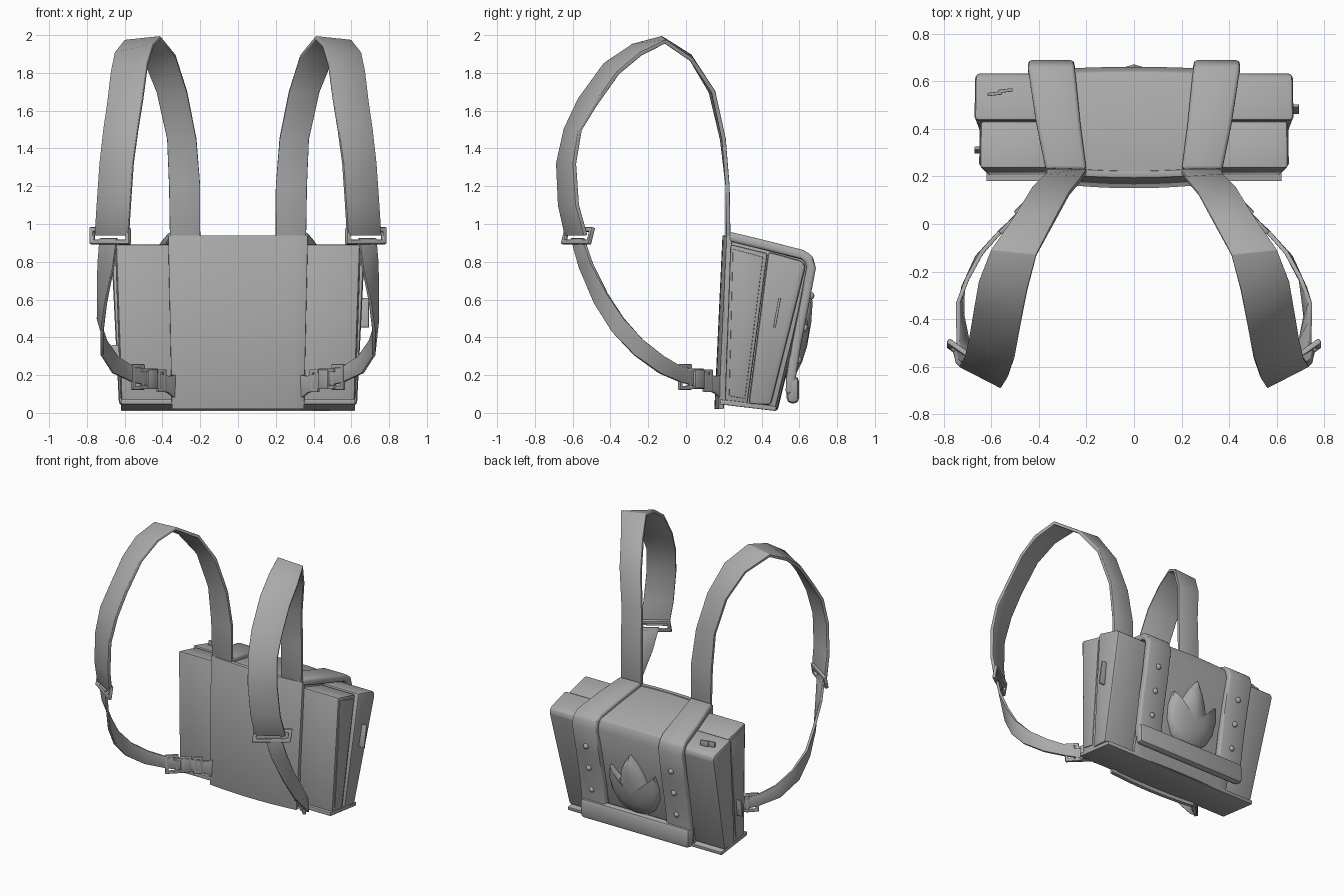
import bpy, bmesh, math
from mathutils import Vector, Matrix

if "Cube" in bpy.data.objects:
    bpy.data.objects.remove(bpy.data.objects["Cube"], do_unlink=True)

grey = bpy.data.materials.new("plain_grey")
grey.use_nodes = True
grey.diffuse_color = (0.4, 0.4, 0.4, 1)
grey.node_tree.nodes["Principled BSDF"].inputs["Base Color"].default_value = (0.4, 0.4, 0.4, 1)


def finish(bm, name, bevel=0.0, segments=2, angle=35):
    """Bevel the hard edges, then turn the bmesh into a shaded object."""
    bmesh.ops.recalc_face_normals(bm, faces=bm.faces)
    if bevel:
        edges = [e for e in bm.edges if e.is_manifold and e.calc_face_angle(0) > math.radians(38)]
        bmesh.ops.bevel(bm, geom=edges, offset=bevel, segments=segments, affect='EDGES',
                        profile=0.5, clamp_overlap=True)
    mesh = bpy.data.meshes.new(name)
    bm.to_mesh(mesh)
    bm.free()
    mesh.materials.append(grey)
    obj = bpy.data.objects.new(name, mesh)
    bpy.context.collection.objects.link(obj)
    bpy.ops.object.select_all(action='DESELECT')
    obj.select_set(True)
    bpy.context.view_layer.objects.active = obj
    bpy.ops.object.shade_smooth_by_angle(angle=math.radians(angle))
    return obj


def loft(name, sections, bevel=0.0, closed=False, angle=35):
    """Skin a row of cross-sections that have equal point counts."""
    bm = bmesh.new()
    rings = [[bm.verts.new(p) for p in s] for s in sections]
    n = len(rings[0])
    pairs = list(zip(rings, rings[1:])) + ([(rings[-1], rings[0])] if closed else [])
    for a, b in pairs:
        for i in range(n):
            j = (i + 1) % n
            bm.faces.new((a[i], a[j], b[j], b[i]))
    if not closed:
        bm.faces.new(rings[0])
        bm.faces.new(rings[-1])
    return finish(bm, name, bevel, angle=angle)


def ribbon(name, side, edges, thick, bevel=0.0):
    """Flat band given as pairs of inner and outer edge points."""
    pairs = [(Vector((a[0] * side, a[1], a[2])), Vector((b[0] * side, b[1], b[2]))) for a, b in edges]
    mids = [(a + b) / 2 for a, b in pairs]
    sections = []
    for i, (a, b) in enumerate(pairs):
        tangent = mids[min(i + 1, len(mids) - 1)] - mids[max(i - 1, 0)]
        n = tangent.cross(b - a).normalized() * thick / 2
        sections.append([a - n, b - n, b + n, a + n])
    return loft(name, sections, bevel, angle=45)


def block(name, centre, size, turn=0.0, tilt=0.0, bevel=0.006):
    """Bevelled box, turned about z after a tilt about x."""
    bm = bmesh.new()
    m = (Matrix.Translation(centre) @ Matrix.Rotation(turn, 4, 'Z') @ Matrix.Rotation(tilt, 4, 'X')
         @ Matrix.Diagonal((*size, 1)))
    bmesh.ops.create_cube(bm, size=1, matrix=m)
    return finish(bm, name, bevel)


def frame(name, centre, across, up, half_w, half_h, bar):
    """Rectangular ring with a square bar section."""
    c, u, v = Vector(centre), Vector(across).normalized(), Vector(up).normalized()
    n = u.cross(v) * bar / 2
    sections = []
    for a, b in ((1, 1), (-1, 1), (-1, -1), (1, -1)):
        outer = c + u * half_w * a + v * half_h * b
        inner = c + u * (half_w - bar) * a + v * (half_h - bar) * b
        sections.append([outer - n, outer + n, inner + n, inner - n])
    return loft(name, sections, bar * 0.25, closed=True)


# Central pack body, slightly bowed at front and back
body = [(.175, .05), (.47, .012), (.565, .40), (.645, .76), (.625, .825), (.23, .925)]
sections = []
for i in range(13):
    k = i / 6 - 1
    bow = 1 - k * k
    sections.append([(k * (.36 if y < .3 else .41) - (0 if z > .1 else .012 * k),
                      y + (-.022 if y < .3 else .015) * bow, z + .012 * bow * (z > .8))
                     for y, z in body])
loft("pack_body", sections, .01)

# Front back-rest panel, standing just proud of the body
rest = []
for i in range(13):
    k = i / 6 - 1
    y = -.022 * (1 - k * k)
    rest.append([(k * .35, .172 + y, .02), (k * .37, .215 + y, .94),
                 (k * .37, .245 + y, .94), (k * .35, .20 + y, .02)])
loft("back_rest", rest, .004)

# Bottom plate
loft("bottom_plate", [[(x, .18, .045), (x, .475, .01), (x, .48, .035), (x, .18, .072)]
                      for x in (-.62, .62)], .004)

pocket_a = [(.205, .06), (.325, .045), (.432, .845), (.235, .893)]
pocket_b = [(.33, .045), (.45, .04), (.635, .775), (.615, .805), (.435, .855)]
panel = [(.228, .09), (.312, .075), (.408, .825), (.248, .868)]

up_back = Vector((0, .227, .974))
out_back = Vector((0, .974, -.227))

for s, tag in ((1, "left"), (-1, "right")):
    # Two stacked side compartments and an inset side panel
    loft(tag + "_front_pocket", [[(s * x, y, z) for y, z in pocket_a] for x in (.3,)]
         + [[(s * (.615 + .035 * z), y, z) for y, z in pocket_a]], .012)
    loft(tag + "_rear_pocket", [[(s * .3, y, z) for y, z in pocket_b],
                                [(s * (.628 + .05 * z), y, z) for y, z in pocket_b]], .026)
    loft(tag + "_side_panel", [[(s * (.60 + .035 * z), y, z) for y, z in panel],
                               [(s * (.62 + .035 * z), y, z) for y, z in panel]], .004)

    # Wide band over the top and down the back
    band = [(.20, .37, .225, .935), (.225, .41, .42, .888), (.245, .44, .615, .838),
            (.25, .445, .65, .815), (.25, .445, .663, .77), (.245, .44, .625, .57),
            (.245, .44, .585, .37), (.245, .44, .555, .18), (.245, .44, .552, .10)]
    ribbon(tag + "_band", s, [((a, y, z), (b, y, z)) for a, b, y, z in band], .05, .015)

    # Rivets on the band
    for i, (y, z) in enumerate(((.66, .62), (.627, .45), (.594, .28))):
        bm = bmesh.new()
        bmesh.ops.create_uvsphere(bm, u_segments=10, v_segments=6, radius=.02,
                                  matrix=Matrix.Translation((s * .343, y, z)))
        finish(bm, f"{tag}_rivet_{i + 1}")

    # Padded shoulder strap
    strap = [((.20, .22, .90), (.36, .225, .90)), ((.20, .22, 1.2), (.365, .22, 1.2)),
             ((.22, .19, 1.45), (.375, .20, 1.45)), ((.27, .13, 1.7), (.43, .145, 1.7)),
             ((.33, .02, 1.89), (.50, .03, 1.87)), ((.41, -.13, 1.985), (.60, -.11, 1.965)),
             ((.45, -.28, 1.945), (.65, -.24, 1.90)), ((.48, -.43, 1.845), (.67, -.36, 1.80)),
             ((.505, -.565, 1.66), (.69, -.48, 1.63)), ((.53, -.64, 1.5), (.71, -.56, 1.5)),
             ((.555, -.68, 1.32), (.73, -.59, 1.32)), ((.57, -.67, 1.1), (.745, -.575, 1.1)),
             ((.58, -.635, .94), (.755, -.53, .94))]
    ribbon(tag + "_shoulder_strap", s, strap, .022, .004)

    # Strap adjuster ring
    frame(tag + "_adjuster", (s * .677, -.572, .937), (s * .82, .57, 0), (0, .25, 1), .128, .046, .024)

    # Narrow lower strap
    path = [((.685, -.575, .925), (.045, .03, 0)), ((.70, -.53, .78), (.04, .032, .01)),
            ((.72, -.45, .605), (.02, .034, .025)), ((.73, -.36, .465), (.01, .03, .035)),
            ((.71, -.25, .345), (-.01, .022, .04)), ((.65, -.13, .255), (-.01, .01, .045)),
            ((.56, -.03, .205), (0, 0, .042)), ((.46, .06, .18), (0, 0, .042)),
            ((.37, .15, .15), (0, 0, .045)), ((.31, .21, .13), (0, 0, .075))]
    ribbon(tag + "_lower_strap", s, [(Vector(c) - Vector(w), Vector(c) + Vector(w)) for c, w in path],
           .018, .003)

    # Release buckle: two rings, a body and prongs
    along = (-s * .7, .7, 0)
    turn = s * math.radians(-45)
    frame(tag + "_buckle_ring", (s * .53, -.005, .19), along, (0, 0, 1), .045, .068, .02)
    block(tag + "_buckle_body", (s * .465, .06, .18), (.07, .045, .10), turn)
    frame(tag + "_buckle_clip", (s * .405, .115, .17), along, (0, 0, 1), .032, .06, .02)
    for i, z in enumerate((.135, .225)):
        block(f"{tag}_buckle_prong_{i + 1}", (s * .475, .045, z), (.12, .03, .018), turn, bevel=.004)

# Carry bar joining the lower ends of the bands
block("carry_bar", (0, .566, .122), (.88, .066, .145), bevel=.028)

# Three-pointed leaf ornament, domed
half = [(.07, .01), (.14, .06), (.185, .15), (.195, .24), (.175, .34), (.135, .29), (.105, .26),
        (.085, .33), (.05, .40)]
outline = [(0, 0)] + half + [(0, .47)] + [(-x, t) for x, t in reversed(half)]
base = Vector((0, .525, .185))
bm = bmesh.new()


def leaf_point(x, t, scale, height):
    return bm.verts.new(base + Vector((x * scale, 0, 0)) + up_back * (.19 + (t - .19) * scale)
                        + out_back * height)


rings = [[leaf_point(x, t, k, h) for x, t in outline]
         for k, h in ((1, -.01), (1, .025), (.85, .05), (.45, .068))]
for a, b in zip(rings, rings[1:]):
    for i in range(len(a)):
        j = (i + 1) % len(a)
        bm.faces.new((a[i], a[j], b[j], b[i]))
tip = leaf_point(0, .19, 1, .075)
for i in range(len(outline)):
    bm.faces.new((rings[-1][i], rings[-1][(i + 1) % len(outline)], tip))
bm.faces.new(rings[0])
finish(bm, "leaf_ornament", angle=50)

# Zip pulls
block("left_side_pull", (.668, .482, .53), (.05, .014, .16), tilt=-.18, bevel=.004)
block("right_side_pull", (-.648, .31, .30), (.045, .014, .12), tilt=-.14, bevel=.004)
for i, (x, y) in enumerate(((-.585, .547), (-.54, .56))):
    block(f"top_pull_{i + 1}", (x, y, .84), (.06, .014, .04), turn=.12, bevel=.003)
